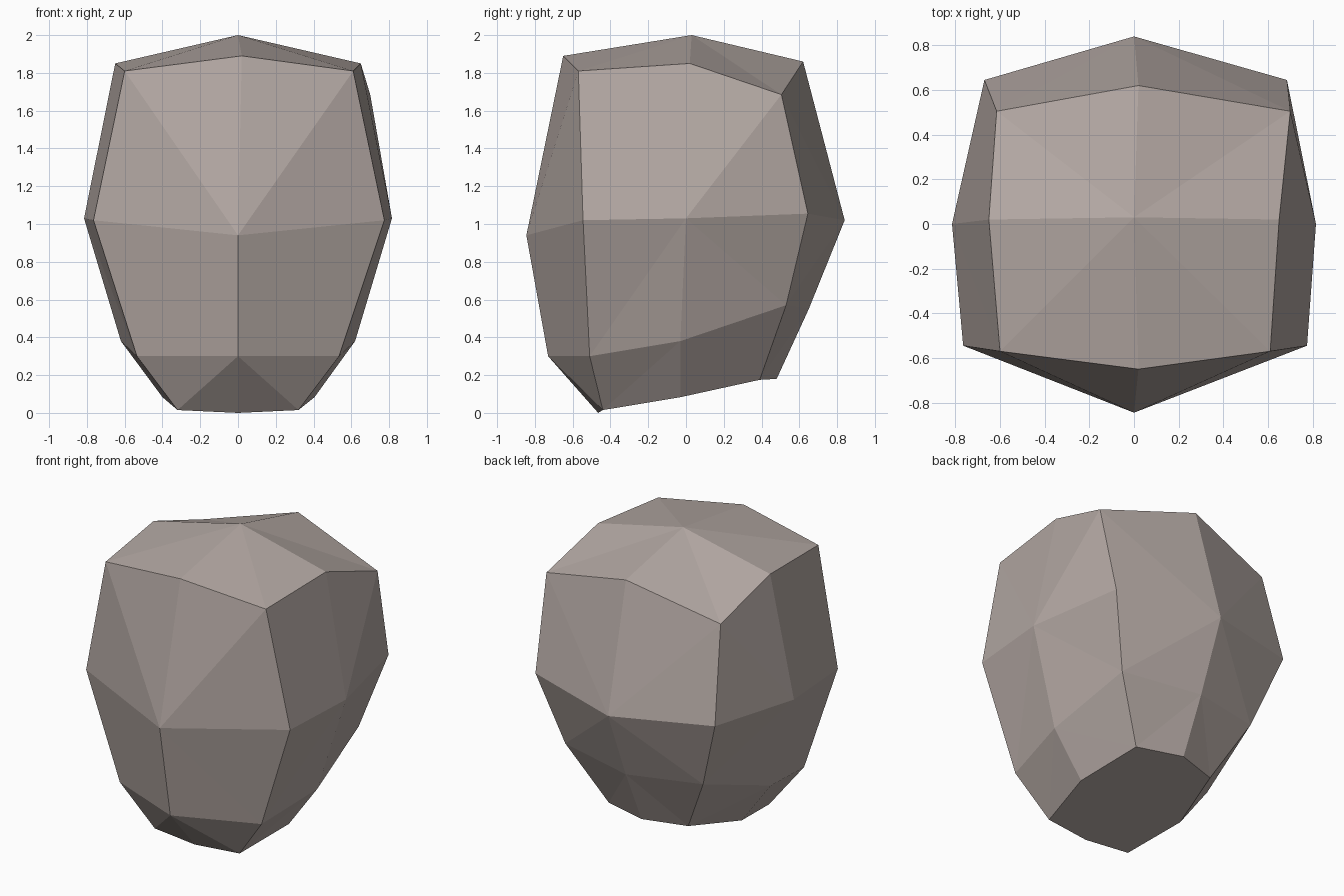
import bpy
import bmesh

if "Cube" in bpy.data.objects:
    bpy.data.objects.remove(bpy.data.objects["Cube"])

# Low-poly head block: four rings of eight points, closed by a peak and a flat neck base.
# Each ring runs front -> back as (right x, left x, y, z)
RINGS = [
    # crown
    [(0.02, 0.02, -0.65, 1.89), (0.61, -0.60, -0.57, 1.81), (0.65, -0.65, 0.02, 1.85),
     (0.70, -0.615, 0.505, 1.685), (0.02, 0.02, 0.62, 1.86)],
    # widest level
    [(0, 0, -0.845, 0.94), (0.775, -0.765, -0.545, 1.02), (0.815, -0.815, 0, 1.03),
     (0.685, -0.67, 0.645, 1.055), (0, 0, 0.84, 1.02)],
    # jaw
    [(0, 0, -0.73, 0.30), (0.535, -0.535, -0.51, 0.30), (0.62, -0.62, -0.03, 0.38),
     (0.54, -0.50, 0.53, 0.57), (0, 0, 0.65, 0.55)],
    # neck opening
    [(0, 0, -0.465, 0), (0.32, -0.32, -0.44, 0.015), (0.405, -0.40, -0.03, 0.083),
     (0.31, -0.29, 0.39, 0.175), (0, 0, 0.48, 0.18)],
]

bm = bmesh.new()


def make_ring(half):
    right = [(r, y, z) for r, l, y, z in half]
    left = [(l, y, z) for r, l, y, z in half[3:0:-1]]
    return [bm.verts.new(p) for p in right + left]


def bridge(even_ring, odd_ring):
    # diagonals run from the side middles of one ring to the corners of the other
    for k in range(0, 8, 2):
        for c in ((k + 1) % 8, (k - 1) % 8):
            bm.faces.new((even_ring[k], even_ring[c], odd_ring[c]))
            bm.faces.new((even_ring[k], odd_ring[c], odd_ring[k]))


crown, middle, jaw, neck = [make_ring(r) for r in RINGS]
bridge(middle, crown)
bridge(middle, jaw)
bridge(jaw, neck)

# top of the head and neck base
peak = bm.verts.new((0, 0.03, 2.0))
for k in range(8):
    bm.faces.new((peak, crown[k], crown[(k + 1) % 8]))
bm.faces.new(neck)
bmesh.ops.recalc_face_normals(bm, faces=bm.faces[:])

mesh = bpy.data.meshes.new("head_block")
bm.to_mesh(mesh)
bm.free()
head = bpy.data.objects.new("head_block", mesh)
bpy.context.collection.objects.link(head)

mat = bpy.data.materials.new("warm grey")
mat.diffuse_color = (0.45, 0.39, 0.365, 1)
mat.use_nodes = True
mat.node_tree.nodes["Principled BSDF"].inputs["Base Color"].default_value = mat.diffuse_color
mesh.materials.append(mat)
